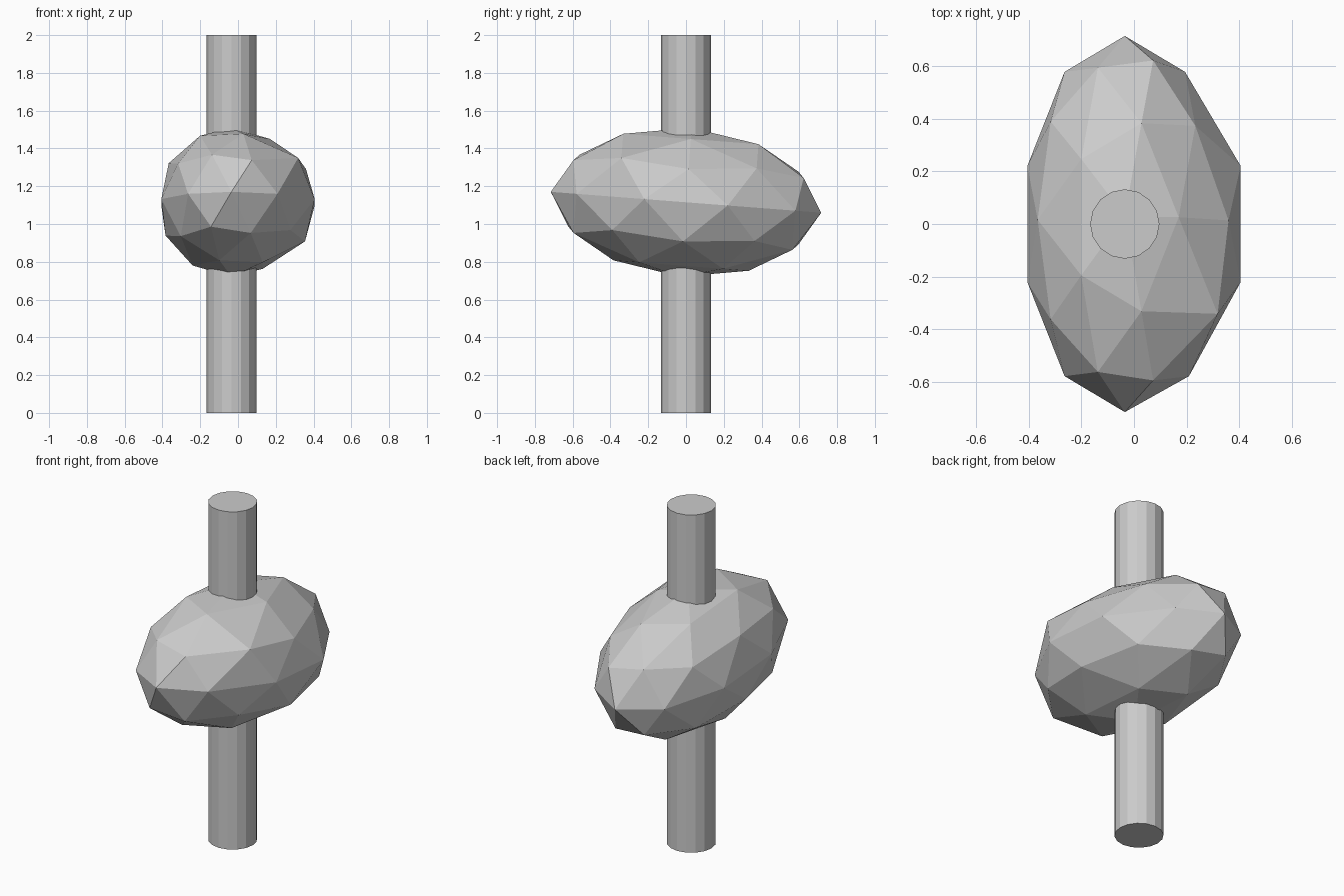
import bpy, bmesh
from mathutils import Matrix, Vector

if "Cube" in bpy.data.objects:
    bpy.data.objects.remove(bpy.data.objects["Cube"])

AXIS_X = -0.035


def make_object(name, bm):
    mesh = bpy.data.meshes.new(name)
    bm.to_mesh(mesh)
    bm.free()
    obj = bpy.data.objects.new(name, mesh)
    bpy.context.collection.objects.link(obj)
    return obj


# Upright post running through the stone
bm = bmesh.new()
bmesh.ops.create_cone(bm, cap_ends=True, segments=16, radius1=0.132,
                      radius2=0.132, depth=2.0,
                      matrix=Matrix.Translation((AXIS_X, 0, 1)))
make_object("post", bm)

# Faceted stone: stretched, slightly tilted icosphere
bm = bmesh.new()
bmesh.ops.create_icosphere(bm, subdivisions=2, radius=1.0)

# Corners on the right side pulled outward: direction, distance
pulls = [((0.951, 0.309, 0), 0.07), ((0.951, -0.309, 0), 0.07),
         ((0.894, 0, 0.447), 0.046), ((0.851, 0, -0.526), 0.058),
         ((0.688, -0.5, 0.526), 0.085), ((0.588, -0.809, 0), 0.015),
         ((0.724, -0.526, -0.447), 0.03), ((0.724, 0.526, -0.447), 0.03)]
tilt = Matrix.Translation((AXIS_X, 0, 1.115)) @ Matrix.Rotation(-0.077, 4, 'X')
for v in bm.verts:
    d = v.co.normalized()
    dx = sum(p for c, p in pulls if (d - Vector(c)).length < 0.05)
    v.co = tilt @ Vector((d.x * 0.39 + dx, d.y * 0.718, d.z * 0.395))
make_object("stone", bm)
